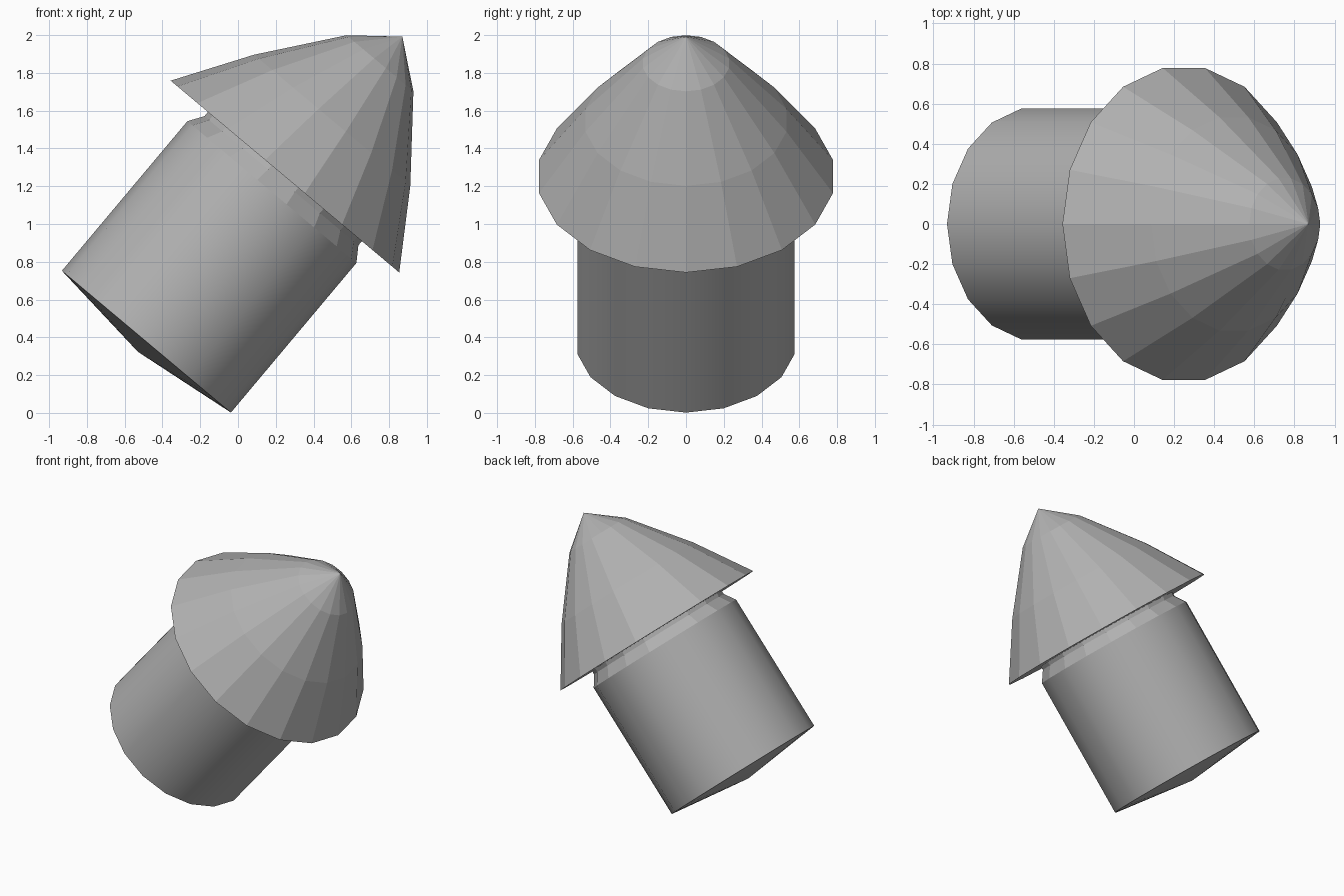
import bpy, bmesh, math
from mathutils import Matrix

if "Cube" in bpy.data.objects:
    bpy.data.objects.remove(bpy.data.objects["Cube"])

SIDES = 18
# Shared tilted axis: leaning 40 degrees towards +x
AXIS = Matrix.Translation((-0.485, 0, 0.377)) @ Matrix.Rotation(math.radians(40), 4, 'Y')

grey = bpy.data.materials.new("dark_grey")
grey.diffuse_color = (0.44, 0.44, 0.44, 1)
grey.use_nodes = True
grey.node_tree.nodes["Principled BSDF"].inputs["Base Color"].default_value = grey.diffuse_color


def lathe(name, profile, smooth=False):
    """Revolve (radius, height) points around the tilted axis; radius 0 is a tip."""
    bm = bmesh.new()
    rings = []
    for r, t in profile:
        n = SIDES if r > 0 else 1
        rings.append([bm.verts.new((r * math.cos(2 * math.pi * i / SIDES),
                                    r * math.sin(2 * math.pi * i / SIDES), t))
                      for i in range(n)])
    for a, b in zip(rings, rings[1:]):
        for i in range(SIDES):
            j = (i + 1) % SIDES
            if len(a) == 1:
                bm.faces.new((a[0], b[j], b[i]))
            elif len(b) == 1:
                bm.faces.new((a[i], a[j], b[0]))
            else:
                bm.faces.new((a[i], a[j], b[j], b[i]))
    bm.transform(AXIS)
    mesh = bpy.data.meshes.new(name)
    bm.to_mesh(mesh)
    bm.free()
    mesh.materials.append(grey)
    obj = bpy.data.objects.new(name, mesh)
    bpy.context.collection.objects.link(obj)
    if smooth:
        bpy.ops.object.select_all(action='DESELECT')
        obj.select_set(True)
        bpy.context.view_layer.objects.active = obj
        bpy.ops.object.shade_smooth_by_angle(angle=math.radians(25))
    return obj


# Smooth cylindrical body with a shallow pointed base
lathe("body", [(0, -0.07), (0.584, 0), (0.584, 1.034)], smooth=True)

# Chamfered shoulder and the short neck that carries the cap
lathe("shoulder", [(0.584, 1.034), (0.532, 1.112)])
lathe("neck", [(0.532, 1.112), (0.532, 1.141)])

# Faceted pointed cap with an overhanging rim
lathe("cap", [(0, 1.141), (0.79, 1.141), (0.54, 1.53), (0.231, 1.924), (0, 2.108)])
